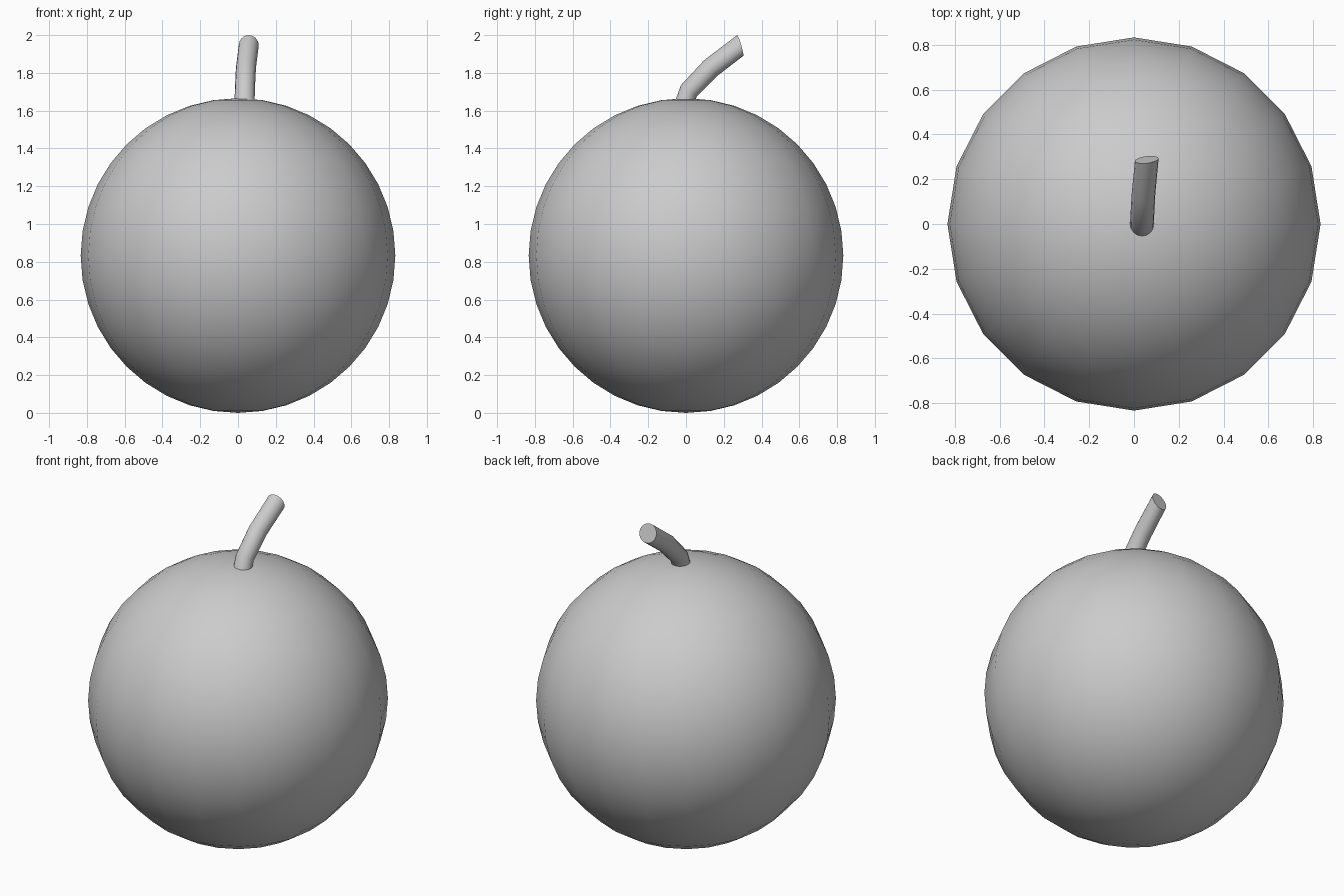
import bpy, bmesh, math
from mathutils import Vector

if "Cube" in bpy.data.objects:
    bpy.data.objects.remove(bpy.data.objects["Cube"])

# Round fruit body
R = 0.833
bpy.ops.mesh.primitive_uv_sphere_add(segments=20, ring_count=20, radius=R, location=(0, 0, R))
body = bpy.context.object
body.name = "fruit_body"
bpy.ops.object.shade_smooth()

# Bent stem: rings of (centre, side axis, front axis)
rings = [
    ((0.035, -0.015, 1.62), (0.053, 0, 0), (0, 0.050, -0.010)),
    ((0.036, 0.015, 1.705), (0.053, 0, 0), (0, 0.042, -0.030)),
    ((0.042, 0.130, 1.825), (0.053, 0.003, 0), (0, 0.034, -0.042)),
    ((0.057, 0.287, 1.945), (0.053, 0.006, 0), (0, 0.016, -0.055)),
]
SIDES = 16
bm = bmesh.new()
loops = []
for c, u, v in rings:
    c, u, v = Vector(c), Vector(u), Vector(v)
    angles = [2 * math.pi * i / SIDES for i in range(SIDES)]
    loops.append([bm.verts.new(c + u * math.cos(a) + v * math.sin(a)) for a in angles])
for a, b in zip(loops, loops[1:]):
    for i in range(SIDES):
        j = (i + 1) % SIDES
        bm.faces.new((a[i], a[j], b[j], b[i]))
bm.faces.new(loops[0])
bm.faces.new(loops[-1])
bmesh.ops.recalc_face_normals(bm, faces=bm.faces)
mesh = bpy.data.meshes.new("stem")
bm.to_mesh(mesh)
bm.free()
stem = bpy.data.objects.new("stem", mesh)
bpy.context.collection.objects.link(stem)
bpy.ops.object.select_all(action='DESELECT')
stem.select_set(True)
bpy.context.view_layer.objects.active = stem
bpy.ops.object.shade_smooth_by_angle(angle=math.radians(40))
